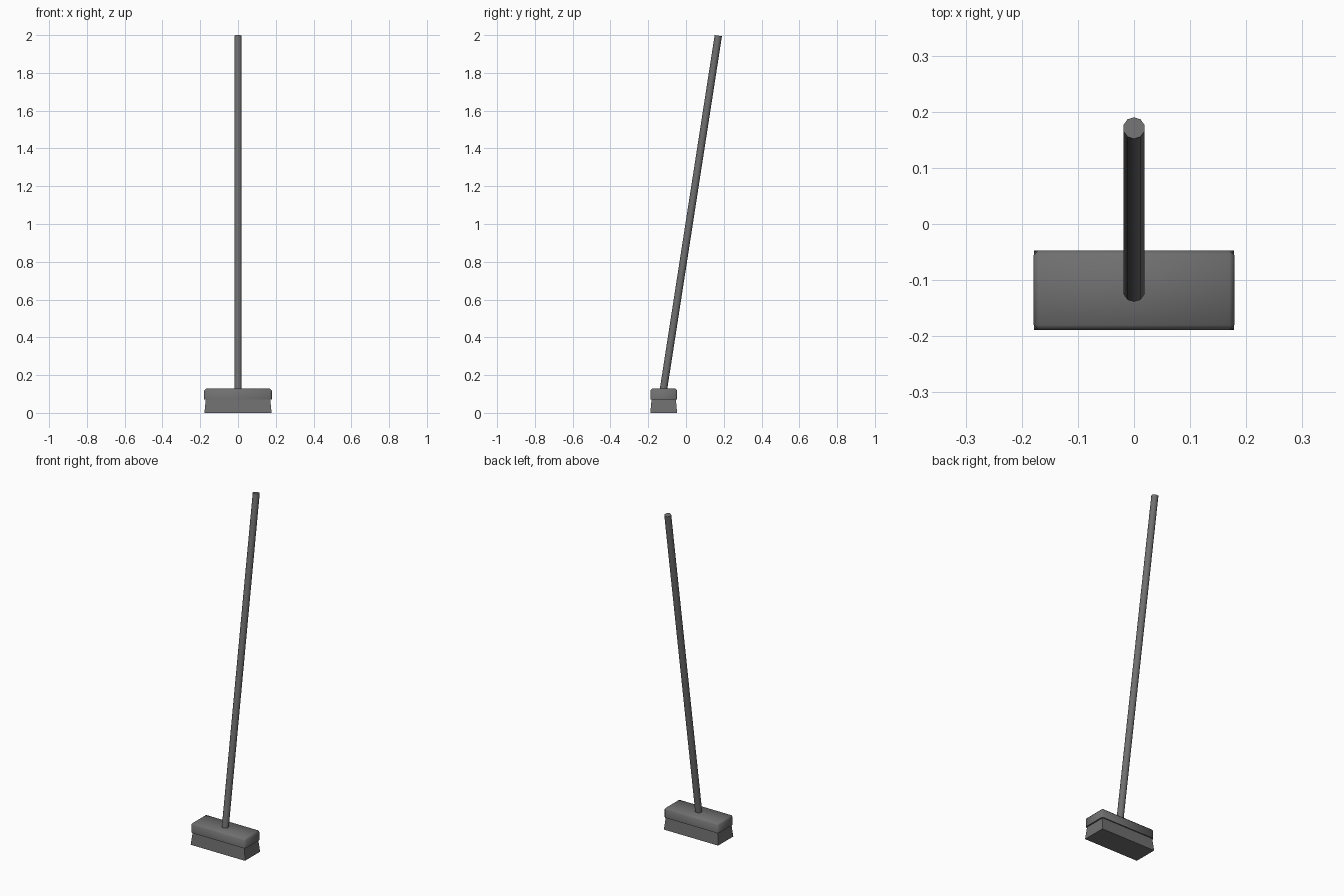
import bpy, bmesh
from mathutils import Vector, Matrix

if "Cube" in bpy.data.objects:
    bpy.data.objects.remove(bpy.data.objects["Cube"])

YC = -0.118  # depth centre of the broom head

dark = bpy.data.materials.new("dark_grey")
dark.diffuse_color = (0.16, 0.16, 0.16, 1)
dark.use_nodes = True
dark.node_tree.nodes["Principled BSDF"].inputs["Base Color"].default_value = dark.diffuse_color


def make_object(name, bm):
    bmesh.ops.recalc_face_normals(bm, faces=bm.faces)
    mesh = bpy.data.meshes.new(name)
    bm.to_mesh(mesh)
    bm.free()
    mesh.materials.append(dark)
    obj = bpy.data.objects.new(name, mesh)
    bpy.context.collection.objects.link(obj)
    return obj


def box(z0, z1, half_bottom, half_top):
    """Tapered box around the head centre."""
    bm = bmesh.new()
    bmesh.ops.create_cube(bm, size=2)
    for v in bm.verts:
        hx, hy = half_top if v.co.z > 0 else half_bottom
        v.co = (v.co.x * hx, YC + v.co.y * hy, z1 if v.co.z > 0 else z0)
    return bm


def smooth(obj, angle):
    bpy.ops.object.select_all(action='DESELECT')
    obj.select_set(True)
    bpy.context.view_layer.objects.active = obj
    bpy.ops.object.shade_smooth_by_angle(angle=angle)


# Head block with softened top and vertical edges
bm = box(0.072, 0.128, (0.179, 0.071), (0.179, 0.071))
edges = [e for e in bm.edges if max(v.co.z for v in e.verts) > 0.1]
bmesh.ops.bevel(bm, geom=edges, offset=0.009, segments=1, profile=0.5, affect='EDGES')
smooth(make_object("head_block", bm), 0.9)

# Bristles flare slightly toward the floor
make_object("bristles", box(0.0, 0.075, (0.178, 0.071), (0.170, 0.064)))

# Leaning handle
start, end = Vector((0, -0.123, 0.10)), Vector((0, 0.171, 1.997))
axis = end - start
rot = Vector((0, 0, 1)).rotation_difference(axis).to_matrix().to_4x4()
bm = bmesh.new()
bmesh.ops.create_cone(bm, cap_ends=True, segments=10, radius1=0.0195, radius2=0.0195,
                      depth=axis.length,
                      matrix=Matrix.Translation((start + end) / 2) @ rot)
smooth(make_object("handle", bm), 0.7)
